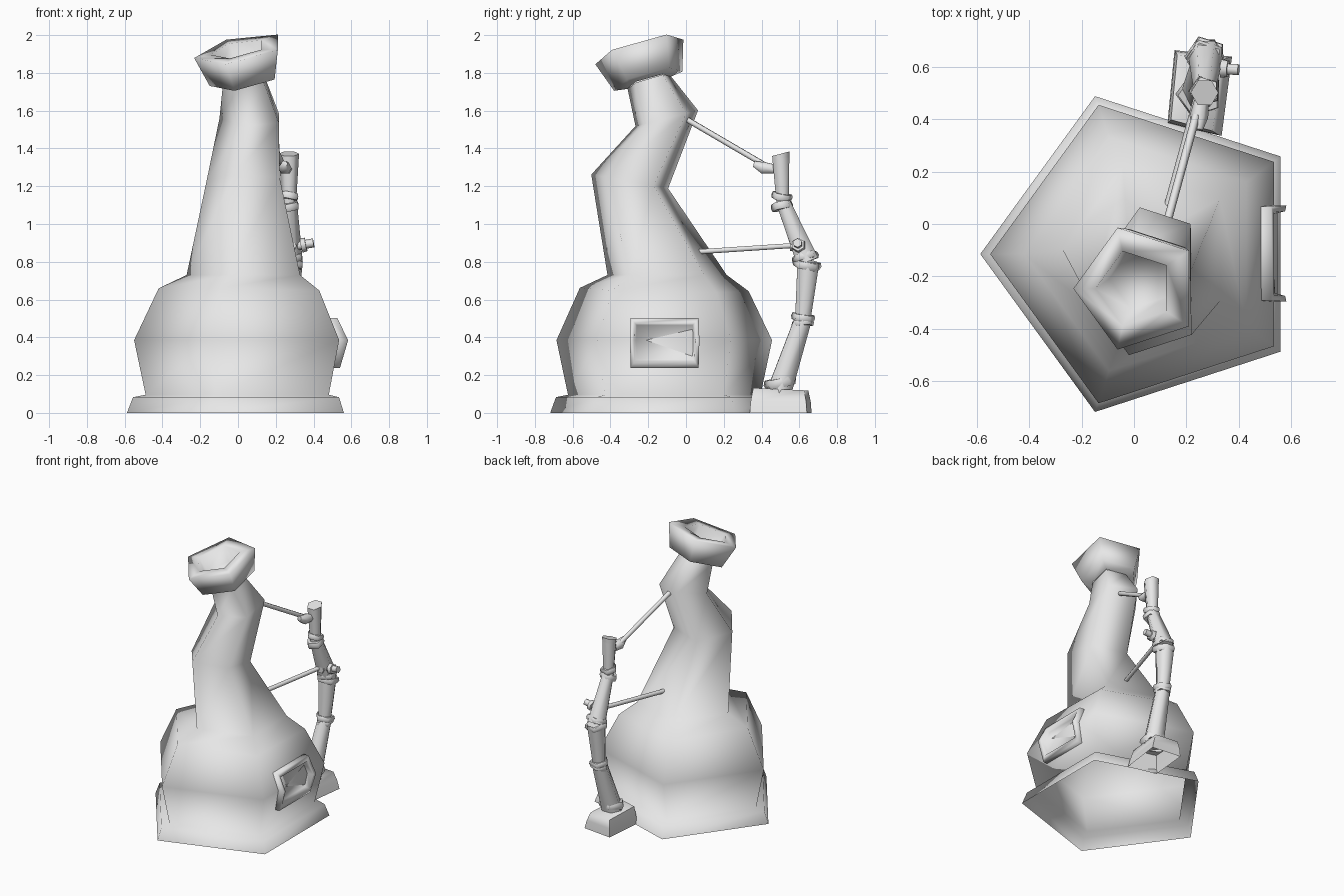
import bpy
import math
from mathutils import Vector

clay = bpy.data.materials.new("clay_grey")
clay.diffuse_color = (0.8, 0.8, 0.8, 1)


def loft(name, rings, angle=180, cap_start=True, cap_end=True):
    """Skin a list of equal-length point rings into one smooth object."""
    n = len(rings[0])
    verts = [p for ring in rings for p in ring]
    faces = []
    for r in range(len(rings) - 1):
        for i in range(n):
            j = (i + 1) % n
            faces.append((r * n + i, r * n + j, (r + 1) * n + j, (r + 1) * n + i))
    if cap_start:
        faces.append(tuple(reversed(range(n))))
    if cap_end:
        faces.append(tuple(range(len(verts) - n, len(verts))))
    me = bpy.data.meshes.new(name)
    me.from_pydata(verts, [], faces)
    me.update()
    me.shade_smooth()
    me.set_sharp_from_angle(angle=math.radians(angle))
    me.materials.append(clay)
    ob = bpy.data.objects.new(name, me)
    bpy.context.collection.objects.link(ob)
    return ob


def penta(cx, cy, cz, r, sx=0.0, sy=0.0):
    """Five-sided ring lying in a plane with slopes sx and sy."""
    pts = []
    for k in range(5):
        a = math.pi + k * math.tau / 5
        dx, dy = r * math.cos(a), r * math.sin(a)
        pts.append((cx + dx, cy + dy, cz + sx * dx + sy * dy))
    return pts


def tube(name, stations, n=6, angle=70, caps=True):
    """Tapered bar through (point, radius) stations."""
    pts = [Vector(p) for p, _ in stations]
    d = (pts[-1] - pts[0]).normalized()
    u = d.cross(Vector((0, 1, 0)) if abs(d.y) < 0.8 else Vector((0, 0, 1))).normalized()
    v = d.cross(u)
    rings = []
    for p, (_, r) in zip(pts, stations):
        rings.append([p + r * (math.cos(k * math.tau / n) * u + math.sin(k * math.tau / n) * v)
                      for k in range(n)])
    return loft(name, rings, angle, caps, caps)


# Pentagonal oven body with its foot and crooked chimney, open underneath
loft("oven_body", [
    penta(0.047, -0.115, 0.0, 0.635),
    penta(0.047, -0.115, 0.083, 0.603),
    penta(0.047, -0.115, 0.096, 0.536),
    penta(0.05, -0.115, 0.385, 0.60),
    penta(0.05, -0.115, 0.65, 0.47, -0.02, -0.02),
    penta(0.06, -0.10, 0.73, 0.332),
    penta(0.047, -0.298, 1.225, 0.214, 0, -0.18),
    penta(0.076, -0.102, 1.56, 0.174, 0, 0.25),
    penta(0.04, -0.195, 1.755, 0.12, 0.15, 0.30),
], cap_start=False, cap_end=False)

# Tilted chimney bowl with a sunken opening on top
loft("chimney_bowl", [
    penta(0.04, -0.195, 1.755, 0.12, 0.19, 0.28),
    penta(0.04, -0.20, 1.767, 0.19, 0.19, 0.28),
    penta(0.013, -0.247, 1.925, 0.245, 0.19, 0.28),
    penta(0.003, -0.247, 1.925, 0.15, 0.19, 0.28),
    penta(0.025, -0.21, 1.82, 0.12, 0.19, 0.28),
], cap_start=False)


# Oven window frame bent over the belly of the body
def window_ring(half, z_low, z_high, x_low, x_mid, x_high):
    c = -0.113
    return [(x_low, c - half, z_low), (x_low, c + half, z_low),
            (x_mid, c + half + 0.004, 0.385), (x_high, c + half, z_high),
            (x_high, c - half, z_high), (x_mid, c - half - 0.004, 0.385)]


loft("oven_window", [
    window_ring(0.18, 0.238, 0.503, 0.50, 0.53, 0.485),
    window_ring(0.18, 0.238, 0.503, 0.54, 0.583, 0.525),
    window_ring(0.158, 0.275, 0.475, 0.548, 0.578, 0.535),
    window_ring(0.148, 0.285, 0.465, 0.52, 0.54, 0.51),
], cap_start=False)

# Stone block under the post, leaning in on its outer side, open underneath
block = [(0.155, 0.665), (0.128, 0.385), (0.335, 0.337), (0.375, 0.64)]


def block_ring(scale, z, tilt=0.0, lean=0.0):
    return [(0.25 + (x - 0.25) * scale - (lean if x > 0.25 else 0),
             0.507 + (y - 0.507) * scale, z - tilt * (y - 0.507)) for x, y in block]


loft("post_block", [block_ring(1.0, 0.0), block_ring(0.97, 0.06, 0, 0.012),
                    block_ring(0.89, 0.125, 0.04, 0.025)], angle=80, cap_start=False)

# Crooked post made of tapered lengths
joints = [
    ((0.25, 0.49, 0.10), (0.27, 0.622, 0.50), 0.075, 0.052),
    ((0.27, 0.618, 0.49), (0.275, 0.648, 0.80), 0.047, 0.067),
    ((0.275, 0.645, 0.80), (0.27, 0.512, 1.12), 0.068, 0.042),
    ((0.27, 0.512, 1.10), (0.27, 0.502, 1.35), 0.037, 0.052),
]
for i, (a, b, ra, rb) in enumerate(joints):
    tube(f"post_length_{i + 1}", [(a, ra), (b, rb)], caps=False)
loft("post_tip", [[(0.27 + 0.052 * math.cos(k * math.tau / 6) * s,
                    0.502 + 0.052 * math.sin(k * math.tau / 6) * s,
                    z + t * math.sin(k * math.tau / 6)) for k in range(6)]
                  for s, z, t in ((0.98, 1.34, 0), (1.02, 1.372, 0.014))],
     angle=70, cap_start=False)

# Rope collars around the post joints: centre, axis tilt, radius, half height
collars = [
    ((0.25, 0.497, 0.16), (0.05, -0.2), 0.092, 0.024),
    ((0.27, 0.62, 0.505), (0.1, 0.15), 0.068, 0.018),
    ((0.27, 0.618, 0.475), (-0.15, -0.1), 0.063, 0.016),
    ((0.275, 0.64, 0.785), (0.15, 0.2), 0.083, 0.02),
    ((0.275, 0.632, 0.825), (-0.15, -0.25), 0.078, 0.018),
    ((0.27, 0.508, 1.095), (-0.15, -0.2), 0.063, 0.02),
    ((0.27, 0.508, 1.145), (0.15, 0.2), 0.06, 0.018),
]
for i, (c, (tx, ty), r, h) in enumerate(collars):
    c, d = Vector(c), Vector((tx, ty, 1)).normalized()
    tube(f"post_collar_{i + 1}", [(c - d * h, r * 0.9), (c, r), (c + d * h, r * 0.9)], n=5)

# Stay rods tying the chimney to the post
tube("upper_rod", [((0.125, 0.0, 1.556), 0.016), ((0.25, 0.46, 1.287), 0.016)], caps=False)
tube("lower_rod", [((0.12, 0.035, 0.851), 0.015), ((0.275, 0.60, 0.888), 0.015)])

# Pegs where the rods meet the post
tube("upper_peg", [((0.245, 0.36, 1.318), 0.018), ((0.248, 0.41, 1.297), 0.036),
                   ((0.258, 0.47, 1.29), 0.028)])
tube("lower_peg", [((0.26, 0.60, 0.875), 0.022), ((0.40, 0.59, 0.90), 0.024)])
tube("lower_peg_ring", [((0.335, 0.595, 0.887), 0.04), ((0.36, 0.593, 0.892), 0.036)])
tube("lower_rod_knot", [((0.28, 0.55, 0.884), 0.03), ((0.28, 0.60, 0.887), 0.036)])
